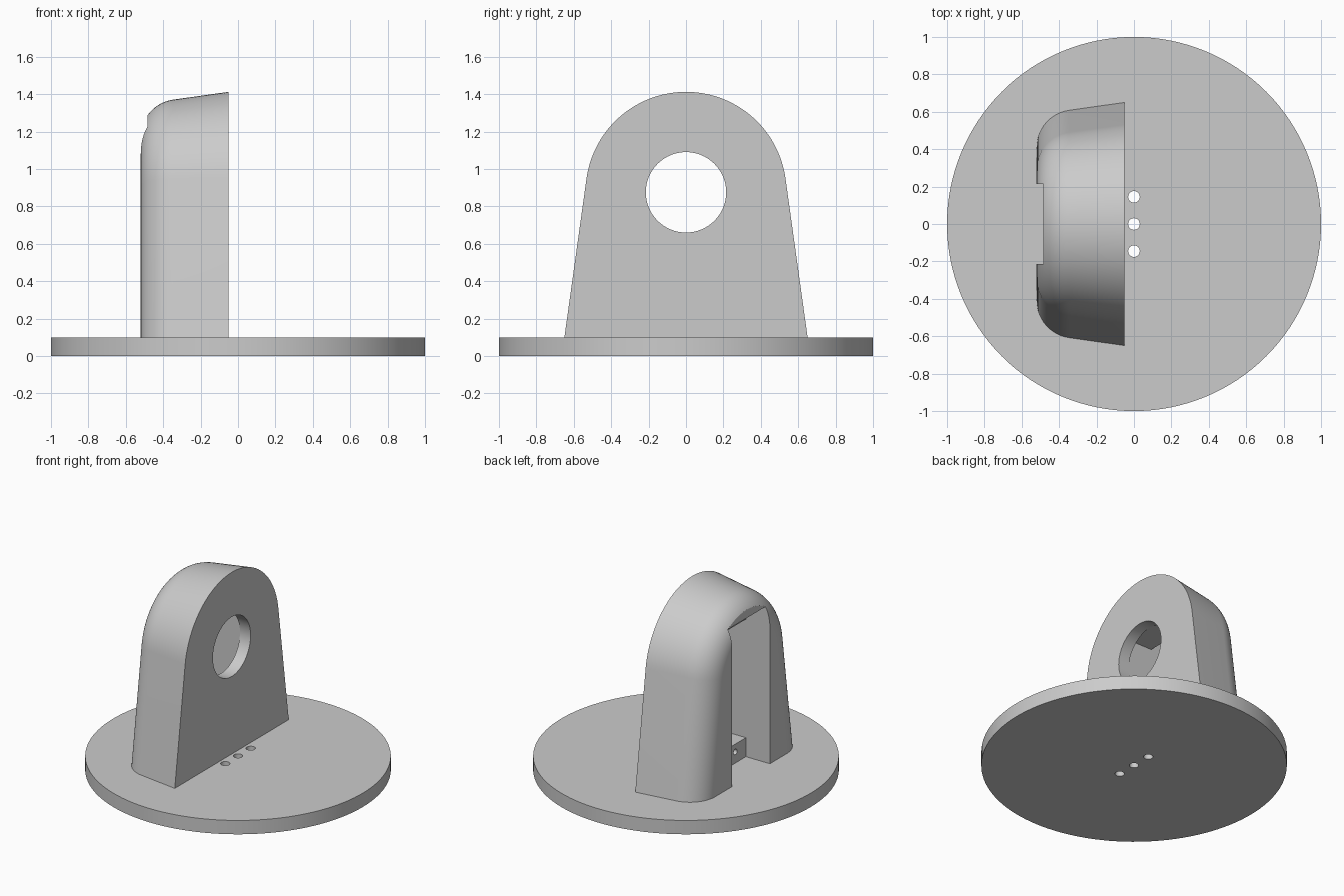
import bpy, bmesh
from math import sin, cos, tan, radians, pi

if "Cube" in bpy.data.objects:
    bpy.data.objects.remove(bpy.data.objects["Cube"])

grey = bpy.data.materials.new("light_grey")
grey.use_nodes = True
grey.diffuse_color = (0.6, 0.6, 0.6, 1)
grey.node_tree.nodes["Principled BSDF"].inputs["Base Color"].default_value = (0.6, 0.6, 0.6, 1)


def box(name, low, high):
    size = [h - l for l, h in zip(low, high)]
    centre = [(h + l) / 2 for l, h in zip(low, high)]
    bpy.ops.mesh.primitive_cube_add(size=1, location=centre)
    ob = bpy.context.object
    ob.name = name
    ob.scale = size
    bpy.ops.object.transform_apply(location=True, rotation=True, scale=True)
    ob.data.materials.append(grey)
    return ob


def cylinder(name, radius, depth, centre, along_x=False, sides=48):
    bpy.ops.mesh.primitive_cylinder_add(vertices=sides, radius=radius, depth=depth, location=centre,
                                        rotation=(0, pi / 2 if along_x else 0, 0))
    ob = bpy.context.object
    ob.name = name
    bpy.ops.object.transform_apply(location=True, rotation=True, scale=True)
    ob.data.materials.append(grey)
    return ob


def cut(ob, cutter):
    mod = ob.modifiers.new("cut", "BOOLEAN")
    mod.operation = "DIFFERENCE"
    mod.solver = "EXACT"
    mod.object = cutter
    bpy.context.view_layer.objects.active = ob
    bpy.ops.object.modifier_apply(modifier=mod.name)
    bpy.data.objects.remove(cutter)


def finish(ob):
    bpy.ops.object.select_all(action="DESELECT")
    ob.select_set(True)
    bpy.context.view_layer.objects.active = ob
    bpy.ops.object.shade_smooth_by_angle(angle=radians(25))


# Round base plate with a row of three drilled holes
base = cylinder("base_plate", 1, 0.1, (0, 0, 0.05), sides=128)
for y in (-0.145, 0, 0.145):
    cut(base, cylinder("drill", 0.031, 0.4, (0, y, 0.05), sides=32))
finish(base)

# Arched housing: outline rings that shrink with the draft, then round over
DRAFT = radians(8)
ARC_Z, ARC_R, FOOT, FILLET = 0.875, 0.537, 0.65, 0.2
ARC_STEPS, FILLET_STEPS = 48, 14
BACK, FRONT, BOTTOM = -0.52, -0.05, 0.1
inset = (FRONT - BACK) * tan(DRAFT) + FILLET * tan((pi / 2 - DRAFT) / 2)
stations = [(FRONT, 0)]
for i in range(FILLET_STEPS + 1):
    phi = DRAFT + (pi / 2 - DRAFT) * i / FILLET_STEPS
    stations.append((BACK + FILLET * (1 - sin(phi)), inset - FILLET * cos(phi)))

bm = bmesh.new()
rings = []
for x, d in stations:
    foot = FOOT - d / cos(DRAFT)
    ring = [bm.verts.new((x, foot, BOTTOM))]
    for i in range(ARC_STEPS + 1):
        a = DRAFT + (pi - 2 * DRAFT) * i / ARC_STEPS
        ring.append(bm.verts.new((x, (ARC_R - d) * cos(a), ARC_Z + (ARC_R - d) * sin(a))))
    ring.append(bm.verts.new((x, -foot, BOTTOM)))
    rings.append(ring)
for r, s in zip(rings, rings[1:]):
    for i in range(len(r) - 1):
        bm.faces.new((r[i], r[i + 1], s[i + 1], s[i]))
bm.faces.new(rings[0])
bm.faces.new(rings[-1])
bm.faces.new([r[0] for r in rings] + [r[-1] for r in reversed(rings)])
bmesh.ops.recalc_face_normals(bm, faces=bm.faces)
mesh = bpy.data.meshes.new("housing")
bm.to_mesh(mesh)
bm.free()
housing = bpy.data.objects.new("housing", mesh)
bpy.context.collection.objects.link(housing)
mesh.materials.append(grey)

# Slot in the back, pocket behind the front wall, round window
HALF = 0.215
cut(housing, box("slot_cutter", (-0.7, -HALF, 0), (-0.485, HALF, 1.6)))
cut(housing, box("pocket_cutter", (-0.6, -HALF, -0.1), (-0.135, HALF, 1.225)))
cut(housing, cylinder("window_cutter", HALF, 0.3, (-0.08, 0, ARC_Z), True, 64))
finish(housing)

# Mounting blocks inside the pocket, each with two screw holes
for name, low, high, hole_z in (("lower_block", 0.1, 0.237, 0.18), ("upper_block", 1.092, 1.235, 1.145)):
    block = box(name, (-0.328, -HALF - 0.005, low), (-0.13, HALF + 0.005, high))
    for y in (-0.095, 0.095):
        cut(block, cylinder("screw_cutter", 0.02, 0.2, (-0.328, y, hole_z), True, 20))
    finish(block)
